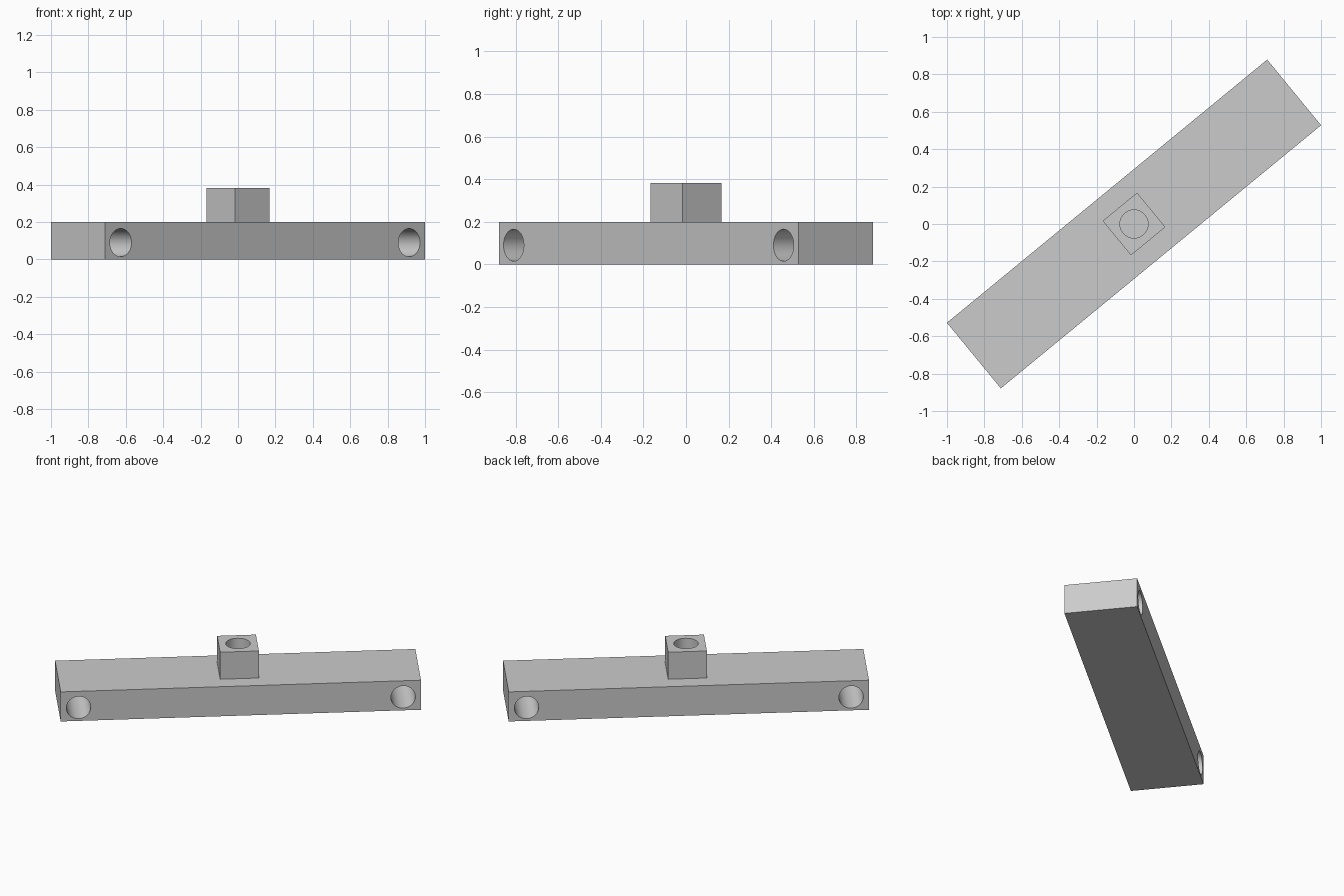
import bpy
import math
from mathutils import Matrix

if "Cube" in bpy.data.objects:
    bpy.data.objects.remove(bpy.data.objects["Cube"], do_unlink=True)

TURN = Matrix.Rotation(math.radians(39.4), 4, "Z")
LENGTH, WIDTH, BAR_TOP = 2.216, 0.454, 0.2
BLOCK_SIDE, BLOCK_TOP = 0.238, 0.383
BORE = 0.075

grey = bpy.data.materials.new("plain grey")
grey.use_nodes = True
grey.diffuse_color = (0.6, 0.6, 0.6, 1)
grey.node_tree.nodes["Principled BSDF"].inputs["Base Color"].default_value = grey.diffuse_color


def box(name, length, width, bottom, top):
    bpy.ops.mesh.primitive_cube_add(size=1)
    ob = bpy.context.object
    ob.name = name
    ob.data.transform(Matrix.Translation((0, 0, (bottom + top) / 2))
                      @ Matrix.Diagonal((length, width, top - bottom, 1)))
    ob.data.materials.append(grey)
    return ob


def drill(ob, centre, depth, rotation=(0, 0, 0)):
    """Cut a round hole through a part and discard the cutter."""
    bpy.ops.mesh.primitive_cylinder_add(vertices=64, radius=BORE, depth=depth,
                                        location=centre, rotation=rotation)
    cutter = bpy.context.object
    cutter.hide_render = True
    cutter.data.materials.append(grey)
    mod = ob.modifiers.new("bore", "BOOLEAN")
    mod.operation, mod.solver, mod.object = "DIFFERENCE", "EXACT", cutter
    bpy.context.view_layer.objects.active = ob
    bpy.ops.object.modifier_apply(modifier=mod.name)
    bpy.data.objects.remove(cutter, do_unlink=True)


def finish(ob):
    bpy.ops.object.select_all(action="DESELECT")
    ob.select_set(True)
    bpy.context.view_layer.objects.active = ob
    bpy.ops.object.shade_smooth_by_angle(angle=math.radians(30))
    ob.matrix_world = TURN


# Long bar with a cross hole near each end
bar = box("bar", LENGTH, WIDTH, 0, BAR_TOP)
for side in (-1, 1):
    drill(bar, (side * 0.998, 0, 0.09), WIDTH * 2, (math.pi / 2, 0, 0))
finish(bar)

# Square socket block in the middle, bored down to the bar
block = box("socket_block", BLOCK_SIDE, BLOCK_SIDE, BAR_TOP, BLOCK_TOP)
drill(block, (0, 0, (BAR_TOP + BLOCK_TOP) / 2), 1)
finish(block)
